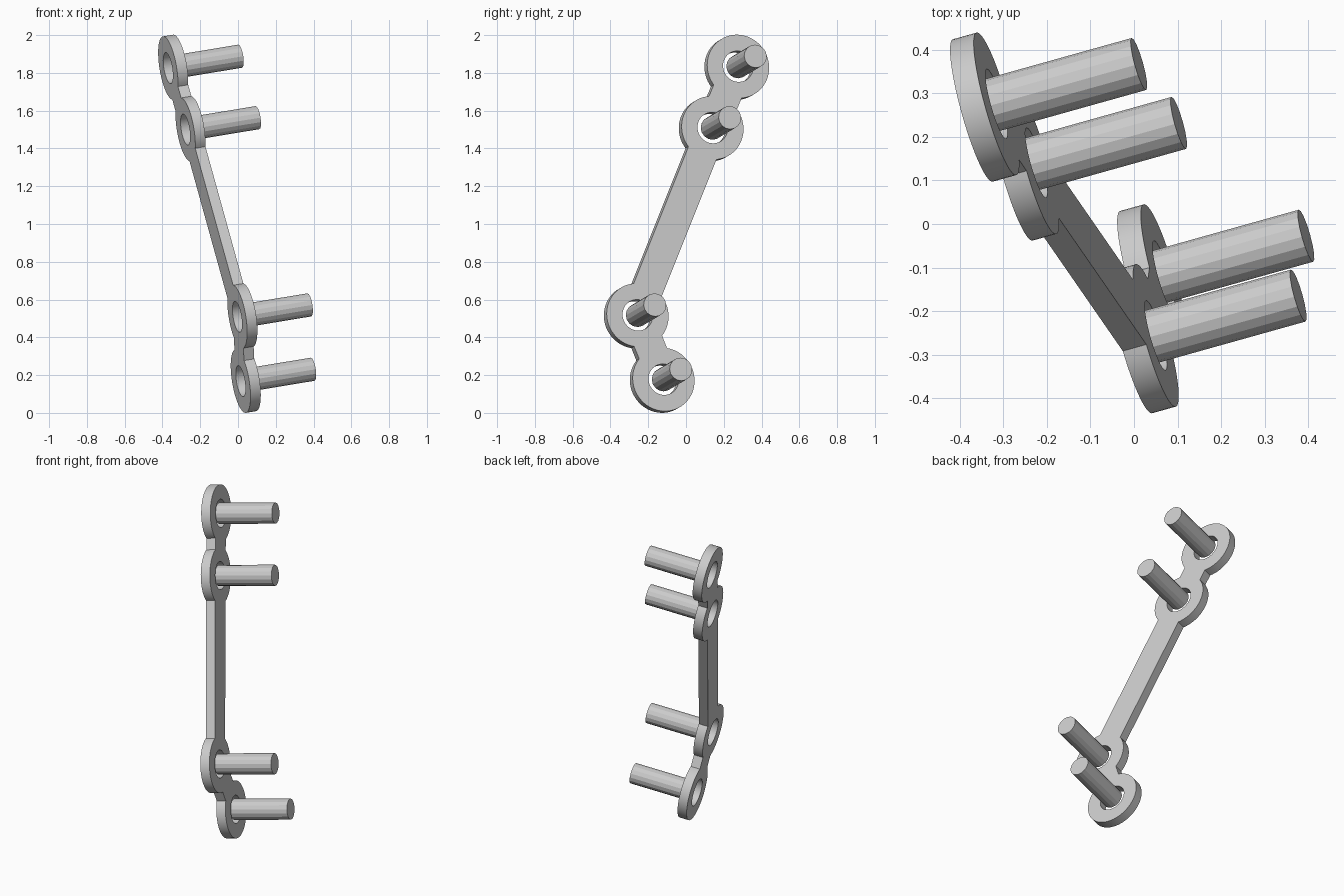
import bpy
import math
from mathutils import Matrix, Vector

cube = bpy.data.objects.get("Cube")
if cube:
    bpy.data.objects.remove(cube, do_unlink=True)

RING_R, HOLE_R, PEG_R = 0.17, 0.083, 0.062
HALF_BAR = 0.083
BACK, FRONT, PEG_START, PEG_END = 0.004, 0.061, 0.05, 0.405

# Tilted frame: local z is the shared peg axis, local xy is the plate plane
normal = Vector((0.951, 0.266, 0.157)).normalized()
side = Vector((0, 0, 1)).cross(normal).normalized()
frame = Matrix((side, normal.cross(side), normal)).transposed().to_4x4()

# Peg tips from top to bottom, projected into the plate plane
tips = [(0.009, 0.367, 1.888), (0.102, 0.232, 1.563),
        (0.379, -0.164, 0.572), (0.395, -0.027, 0.231)]
centres = [(frame.inverted() @ Vector(t)).to_2d() for t in tips]


def arc(centre, radius, start, sweep):
    steps = max(2, round(sweep / math.tau * 64))
    return [centre + radius * Vector((math.cos(start + sweep * i / steps),
                                      math.sin(start + sweep * i / steps)))
            for i in range(steps + 1)]


def heading(a, b):
    d = b - a
    return math.atan2(d.y, d.x)


def add_spline(curve, points):
    spline = curve.splines.new('POLY')
    spline.points.add(len(points) - 1)
    for point, co in zip(spline.points, points):
        point.co = (co.x, co.y, 0, 1)
    spline.use_cyclic_u = True


# Plate: ring arcs joined by straight bar edges, with a hole in each ring
curve = bpy.data.curves.new("plate", 'CURVE')
curve.dimensions = '2D'
curve.fill_mode = 'BOTH'
curve.extrude = (FRONT - BACK) / 2

notch = math.asin(HALF_BAR / RING_R)
walk = centres + centres[-2:0:-1]
outline = []
for i, c in enumerate(walk):
    start = heading(c, walk[i - 1]) + notch
    end = heading(c, walk[(i + 1) % len(walk)]) - notch
    outline += arc(c, RING_R, start, (end - start) % math.tau)
add_spline(curve, outline)
for c in centres:
    add_spline(curve, arc(c, HOLE_R, 0, math.tau)[:-1])

plate = bpy.data.objects.new("plate", curve)
bpy.context.collection.objects.link(plate)
plate.matrix_world = frame @ Matrix.Translation((0, 0, (FRONT + BACK) / 2))
bpy.ops.object.select_all(action='DESELECT')
plate.select_set(True)
bpy.context.view_layer.objects.active = plate
bpy.ops.object.convert(target='MESH')
bpy.ops.object.mode_set(mode='EDIT')
bpy.ops.mesh.select_all(action='SELECT')
bpy.ops.mesh.remove_doubles(threshold=0.0001)
bpy.ops.mesh.normals_make_consistent(inside=False)
bpy.ops.object.mode_set(mode='OBJECT')
bpy.ops.object.shade_smooth_by_angle(angle=math.radians(20))

# Pegs: faceted cylinders standing out of the holes
names = ["top_peg", "upper_peg", "lower_peg", "bottom_peg"]
for name, c in zip(names, centres):
    bpy.ops.mesh.primitive_cylinder_add(vertices=16, radius=PEG_R,
                                        depth=PEG_END - PEG_START)
    peg = bpy.context.object
    peg.name = name
    peg.matrix_world = frame @ Matrix.Translation(
        (c.x, c.y, (PEG_START + PEG_END) / 2))
